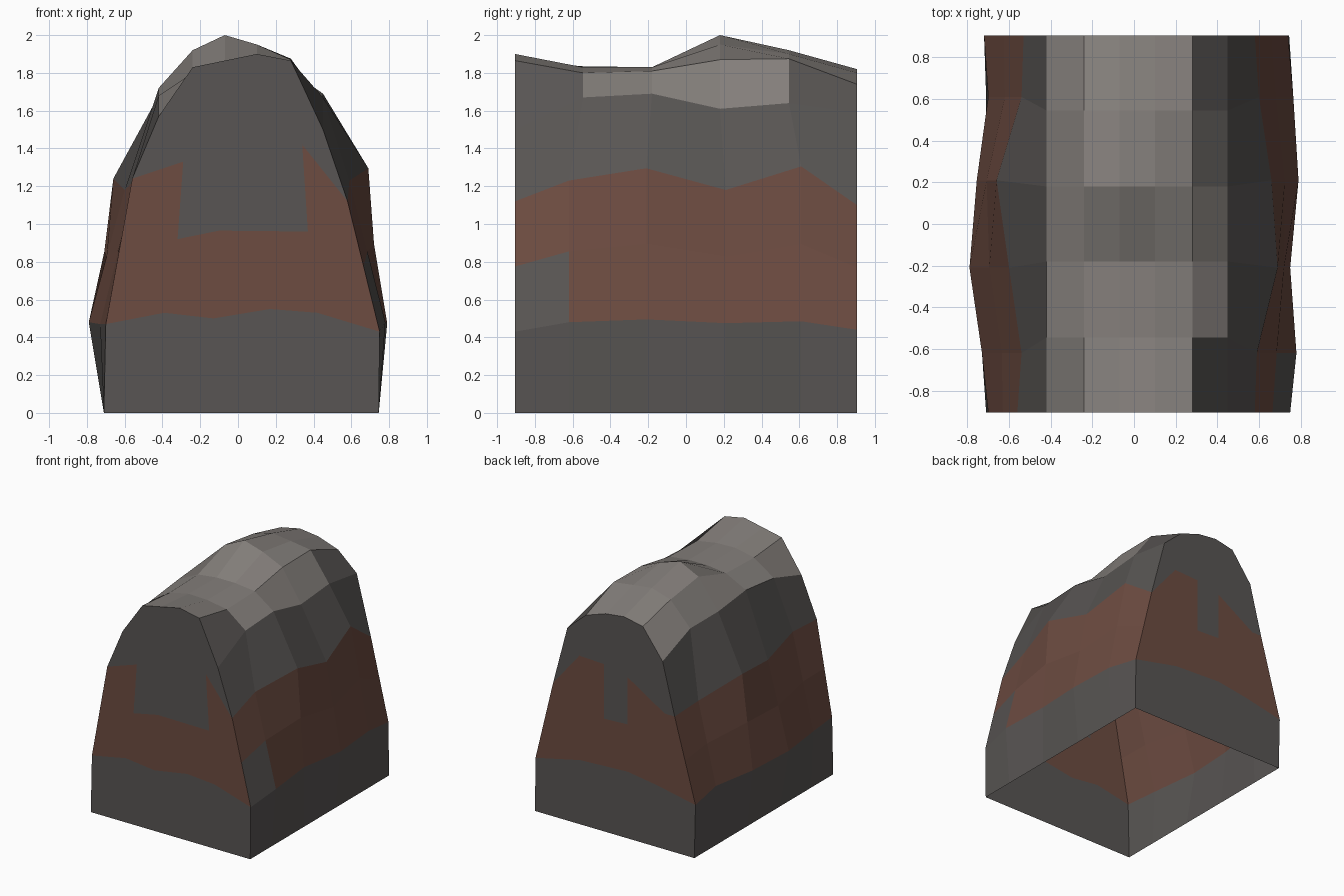
import bpy
import bmesh

cube = bpy.data.objects.get("Cube")
if cube:
    bpy.data.objects.remove(cube)


def make_material(name, rgb):
    mat = bpy.data.materials.new(name)
    mat.use_nodes = True
    color = (*rgb, 1.0)
    mat.diffuse_color = color
    bsdf = next(n for n in mat.node_tree.nodes if n.type == "BSDF_PRINCIPLED")
    bsdf.inputs["Base Color"].default_value = color
    bsdf.inputs["Roughness"].default_value = 0.9
    return mat


STONE, EARTH, PALE = range(3)
materials = [
    make_material("dark stone", (0.098, 0.091, 0.087)),
    make_material("brown earth", (0.153, 0.072, 0.053)),
    make_material("pale stone", (0.231, 0.212, 0.198)),
]

# Cross-sections run from front to back
low_y = [-0.905, -0.62, -0.21, 0.21, 0.61, 0.905]
top_y = [-0.905, -0.545, -0.18, 0.18, 0.545, 0.905]
# Each side: foot half-width, belly (x, z), shoulder (x, z)
right_belly = [(-0.70, 0.47), (-0.73, 0.47), (-0.79, 0.48),
               (-0.755, 0.47), (-0.70, 0.48), (-0.72, 0.44)]
right_shoulder = [(-0.56, 1.24), (-0.54, 1.24), (-0.60, 1.18),
                  (-0.66, 1.24), (-0.54, 1.14), (-0.53, 1.12)]
left_belly = [(0.75, 0.43), (0.78, 0.48), (0.75, 0.495),
              (0.79, 0.475), (0.765, 0.485), (0.74, 0.44)]
left_shoulder = [(0.58, 1.12), (0.59, 1.23), (0.69, 1.295),
                 (0.66, 1.18), (0.60, 1.305), (0.58, 1.10)]
# Roof heights over fixed x columns
roof_x = [-0.42, -0.24, -0.07, 0.10, 0.28, 0.45]
roof_z = [
    [1.57, 1.83, 1.865, 1.90, 1.865, 1.50],
    [1.68, 1.80, 1.835, 1.83, 1.80, 1.67],
    [1.72, 1.81, 1.83, 1.83, 1.81, 1.69],
    [1.68, 1.92, 2.00, 1.95, 1.87, 1.61],
    [1.68, 1.87, 1.92, 1.90, 1.875, 1.64],
    [1.545, 1.785, 1.82, 1.80, 1.74, 1.59],
]

bm = bmesh.new()


def middle(a, b):
    return ((a[0] + b[0]) / 2, (a[1] + b[1]) / 2)


def add_face(verts, material):
    face = bm.faces.new(verts)
    face.material_index = material
    return face


# Build one arch of points per station
rings = []
for i in range(len(low_y)):
    rb, rs, lb, ls = right_belly[i], right_shoulder[i], left_belly[i], left_shoulder[i]
    right = [(-0.71, 0), rb, middle(rb, rs), rs]
    left = [ls, middle(lb, ls), lb, (0.745, 0)]
    ring = [bm.verts.new((x, low_y[i], z)) for x, z in right]
    ring += [bm.verts.new((x, top_y[i], z)) for x, z in zip(roof_x, roof_z[i])]
    ring += [bm.verts.new((x, low_y[i], z)) for x, z in left]
    rings.append(ring)

# Skin between stations, coloured by row
last = len(rings) - 2
for i in range(last + 1):
    for j in range(len(rings[0]) - 1):
        if j in (1, 2, 10, 11):
            mat = EARTH
        elif 4 <= j <= 7 or (j == 8 and 0 < i < last):
            mat = PALE
        else:
            mat = STONE
        if j == 11 and i == 0:
            mat = STONE
        a, b = rings[i], rings[i + 1]
        add_face([a[j], b[j], b[j + 1], a[j + 1]], mat)


# Flat end walls: stone base, notched earth band, stone crown
def end_wall(ring, lower, upper):
    y = ring[0].co.y
    low = [bm.verts.new((x, y, z)) for x, z in lower]
    up = [bm.verts.new((x, y, z)) for x, z in upper]
    add_face([ring[0], ring[13], ring[12]] + low[::-1] + [ring[1]], STONE)
    add_face([ring[1]] + low + [ring[12], ring[11], ring[10]]
             + up[::-1] + [ring[3], ring[2]], EARTH)
    add_face([ring[3]] + up + ring[10:3:-1], STONE)


end_wall(rings[0],
         [(-0.39, 0.53), (-0.13, 0.50), (0.17, 0.55), (0.42, 0.53)],
         [(-0.29, 1.33), (-0.32, 0.92), (-0.10, 0.965), (0.37, 0.96), (0.34, 1.42)])
end_wall(rings[-1],
         [(-0.37, 0.51), (-0.10, 0.55), (0.33, 0.53)],
         [(-0.44, 1.12), (-0.10, 1.33), (-0.10, 0.94), (0.115, 0.93),
          (0.115, 1.38), (0.34, 1.39)])

bmesh.ops.recalc_face_normals(bm, faces=bm.faces[:])
# An open shell can resolve inside out, so check a roof face
bm.faces.ensure_lookup_table()
if max(bm.faces, key=lambda f: f.calc_center_median().z).normal.z < 0:
    bmesh.ops.reverse_faces(bm, faces=bm.faces[:])

mesh = bpy.data.meshes.new("rock_mound")
bm.to_mesh(mesh)
bm.free()
for mat in materials:
    mesh.materials.append(mat)
rock = bpy.data.objects.new("rock_mound", mesh)
bpy.context.collection.objects.link(rock)
